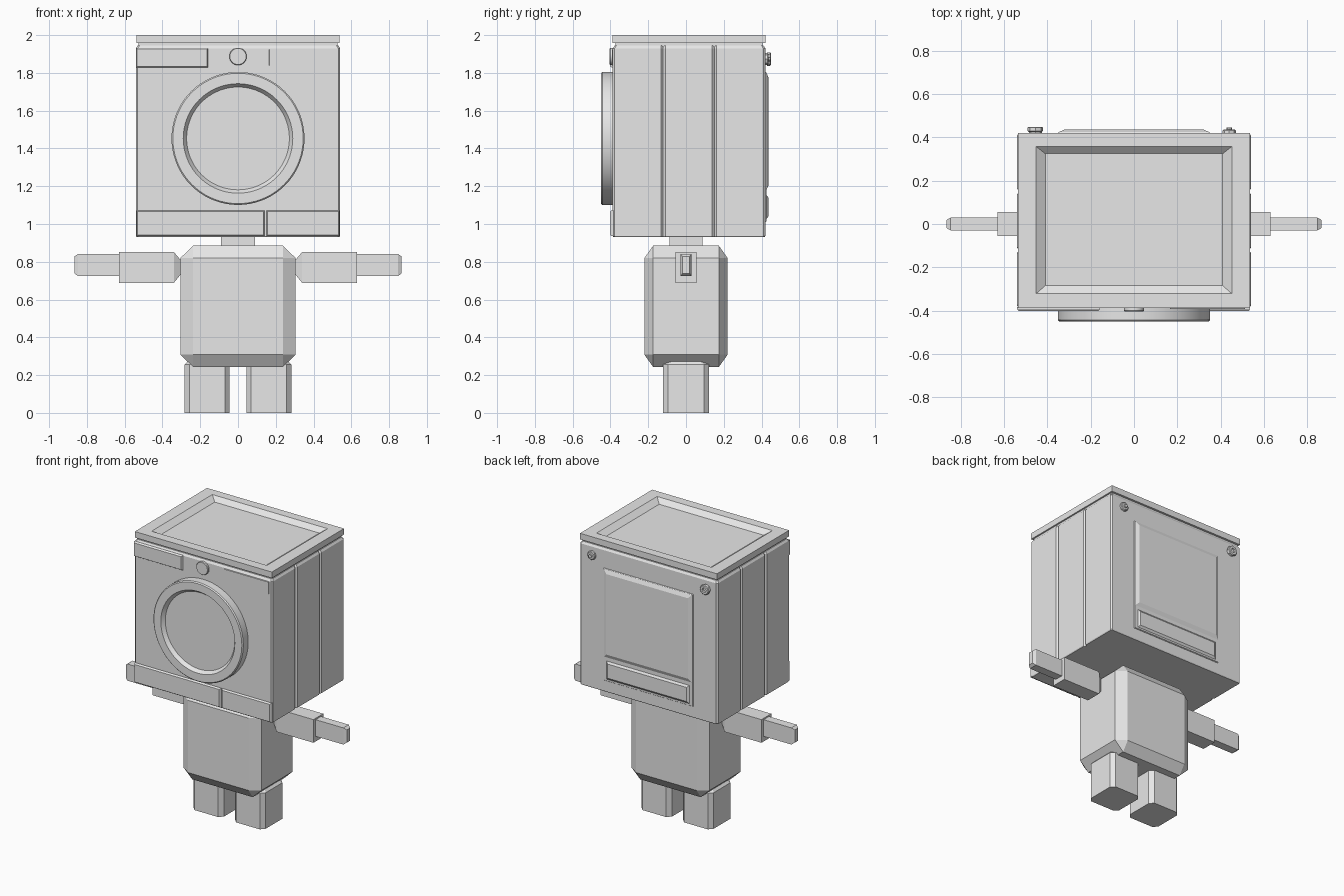
import bpy, bmesh, math

if "Cube" in bpy.data.objects:
    bpy.data.objects.remove(bpy.data.objects["Cube"])

grey = bpy.data.materials.new("light grey")
grey.diffuse_color = (0.8, 0.8, 0.8, 1)
grey.use_nodes = True
grey.node_tree.nodes["Principled BSDF"].inputs["Base Color"].default_value = grey.diffuse_color


def finish(name, bm, smooth=False):
    bmesh.ops.recalc_face_normals(bm, faces=bm.faces[:])
    me = bpy.data.meshes.new(name)
    bm.to_mesh(me)
    bm.free()
    me.materials.append(grey)
    ob = bpy.data.objects.new(name, me)
    bpy.context.collection.objects.link(ob)
    if smooth:
        bpy.ops.object.select_all(action='DESELECT')
        ob.select_set(True)
        bpy.context.view_layer.objects.active = ob
        bpy.ops.object.shade_smooth_by_angle(angle=math.radians(25))
    return ob


def loft(name, rings, smooth=False):
    """Skin a stack of equal-length point rings and cap both ends."""
    bm = bmesh.new()
    vs = [[bm.verts.new(p) for p in r] for r in rings]
    n = len(vs[0])
    for a, b in zip(vs, vs[1:]):
        for i in range(n):
            j = (i + 1) % n
            bm.faces.new((a[i], a[j], b[j], b[i]))
    bm.faces.new(vs[0])
    bm.faces.new(vs[-1])
    return finish(name, bm, smooth)


def rect(x0, x1, y0, y1, z, inset=0.0):
    return [(x0 + inset, y0 + inset, z), (x1 - inset, y0 + inset, z),
            (x1 - inset, y1 - inset, z), (x0 + inset, y1 - inset, z)]


def panel(name, x0, x1, z0, z1, y_wall, y_out, inset=0.006):
    """Plate on the front or back wall with chamfered outer edges."""
    mid = y_wall + (y_out - y_wall) * 0.5
    rings = [(y_wall, 0), (mid, 0), (y_out, inset)]
    return loft(name, [[(a, y, b) for a, b, _ in rect(x0, x1, z0, z1, 0, i)]
                       for y, i in rings])


def disc(name, x, z, profile, n=64, smooth=True):
    """Turned part about a y axis; profile is (radius, y) pairs."""
    return loft(name, [[(x + r * math.cos(2 * math.pi * i / n), y,
                         z + r * math.sin(2 * math.pi * i / n))
                        for i in range(n)] for r, y in profile], smooth)


def chamfer_box(name, centre, half, c):
    """Box whose edges are cut by c = (cx, cy, cz), built as a hull."""
    bm = bmesh.new()
    for sx in (-1, 1):
        for sy in (-1, 1):
            for sz in (-1, 1):
                s = (sx, sy, sz)
                for k in range(3):
                    bm.verts.new([centre[i] + s[i] * (half[i] - (0 if i == k else c[i]))
                                  for i in range(3)])
    bmesh.ops.remove_doubles(bm, verts=bm.verts[:], dist=1e-5)
    bmesh.ops.convex_hull(bm, input=bm.verts[:])
    bmesh.ops.dissolve_limit(bm, angle_limit=0.01, verts=bm.verts[:], edges=bm.edges[:])
    return finish(name, bm)


# Head cabinet: outline with two vertical grooves on each side
HX, Y0, Y1 = 0.541, -0.388, 0.420


def outline(z, inset=0.0):
    x, c, w, d = HX - inset, 0.01, 0.012, 0.012
    side = [(x - c, Y0 + inset), (x, Y0 + inset + c)]
    for g in (-0.121, 0.15):
        side += [(x, g - w), (x - d, g), (x, g + w)]
    side += [(x, Y1 - inset - c), (x - c, Y1 - inset)]
    return [(a, b, z) for a, b in side] + [(-a, b, z) for a, b in reversed(side)]


loft("head_cabinet", [outline(0.93, 0.004), outline(0.936), outline(1.93), outline(1.945, 0.01)])
loft("lid_gap", [rect(-HX, HX, Y0, Y1, z, 0.015) for z in (1.93, 1.965)])

# Lid with sunken tray
loft("lid", [rect(-0.537, 0.537, Y0, Y1, 1.957), rect(-0.537, 0.537, Y0, Y1, 2.0),
             rect(-0.452, 0.452, -0.322, 0.358, 2.0),
             rect(-0.41, 0.41, -0.285, 0.325, 1.97)])

# Round door with dished centre
disc("round_door", 0, 1.453, [(0.352, Y0 + 0.01), (0.352, -0.443), (0.345, -0.45),
                              (0.29, -0.45), (0.272, -0.425)], 72)

# Front control strip and lower panels
panel("drawer_front", -0.54, -0.158, 1.828, 1.932, Y0 + 0.005, -0.402)
panel("display_plate", 0.165, 0.515, 1.838, 1.925, Y0 + 0.005, -0.392, 0.002)
disc("dial", 0, 1.887, [(0.046, Y0 + 0.01), (0.046, -0.4), (0.043, -0.404)], 32)
panel("lower_panel_wide", -0.537, 0.141, 0.936, 1.072, Y0 + 0.005, -0.403)
panel("lower_panel_narrow", 0.151, 0.537, 0.936, 1.072, Y0 + 0.005, -0.403)

# Back service panel
panel("back_plate", -0.352, 0.352, 1.01, 1.805, Y1 - 0.005, 0.426, 0.004)
panel("back_cover", -0.345, 0.345, 1.18, 1.80, Y1 - 0.005, 0.437, 0.025)
panel("back_ledge", -0.325, 0.325, 1.025, 1.155, Y1 - 0.005, 0.436, 0.015)

# Back fittings
disc("hose_socket", -0.456, 1.873, [(0.03, Y1 - 0.005), (0.03, 0.426), (0.036, 0.43),
                                    (0.036, 0.445), (0.031, 0.449), (0.016, 0.449), (0.014, 0.437)], 8, False)
disc("bolt", 0.44, 1.873, [(0.031, Y1 - 0.005), (0.031, 0.432), (0.026, 0.436),
                           (0.012, 0.436), (0.012, 0.447)], 8, False)

# Neck and torso
loft("neck", [rect(-0.09, 0.09, -0.088, 0.088, z) for z in (0.87, 0.94)])
chamfer_box("torso", (0, 0, 0.564), (0.305, 0.22, 0.321), (0.068, 0.046, 0.065))

# Limbs, mirrored left and right
for side, s in (("left", -1), ("right", 1)):
    loft(side + "_leg", [
        [(s * 0.163 + sx * (0.119 - i), sy * (0.122 - j), z)
         for sx, sy, i, j in ((-1, -1, 0.026 + e, e), (1, -1, 0.026 + e, e), (1, -1, e, 0.028 + e),
                              (1, 1, e, 0.028 + e), (1, 1, 0.026 + e, e), (-1, 1, 0.026 + e, e),
                              (-1, 1, e, 0.028 + e), (-1, -1, e, 0.028 + e))]
        for z, e in ((0, 0), (0.255, 0), (0.285, 0.028))])

    def arm(name, sections):
        loft(side + name, [[(s * x, y, z) for y, z, _ in rect(-hy, hy, 0, 0, 0)[:2]
                            for z in ((z0, z1) if y < 0 else (z1, z0))]
                           for x, hy, z0, z1 in sections])

    arm("_upper_arm", [(0.30, 0.03, 0.737, 0.805), (0.34, 0.055, 0.688, 0.852),
                       (0.63, 0.055, 0.688, 0.852)])
    arm("_forearm", [(0.62, 0.03, 0.724, 0.842), (0.847, 0.03, 0.724, 0.842),
                     (0.866, 0.019, 0.738, 0.828)])
